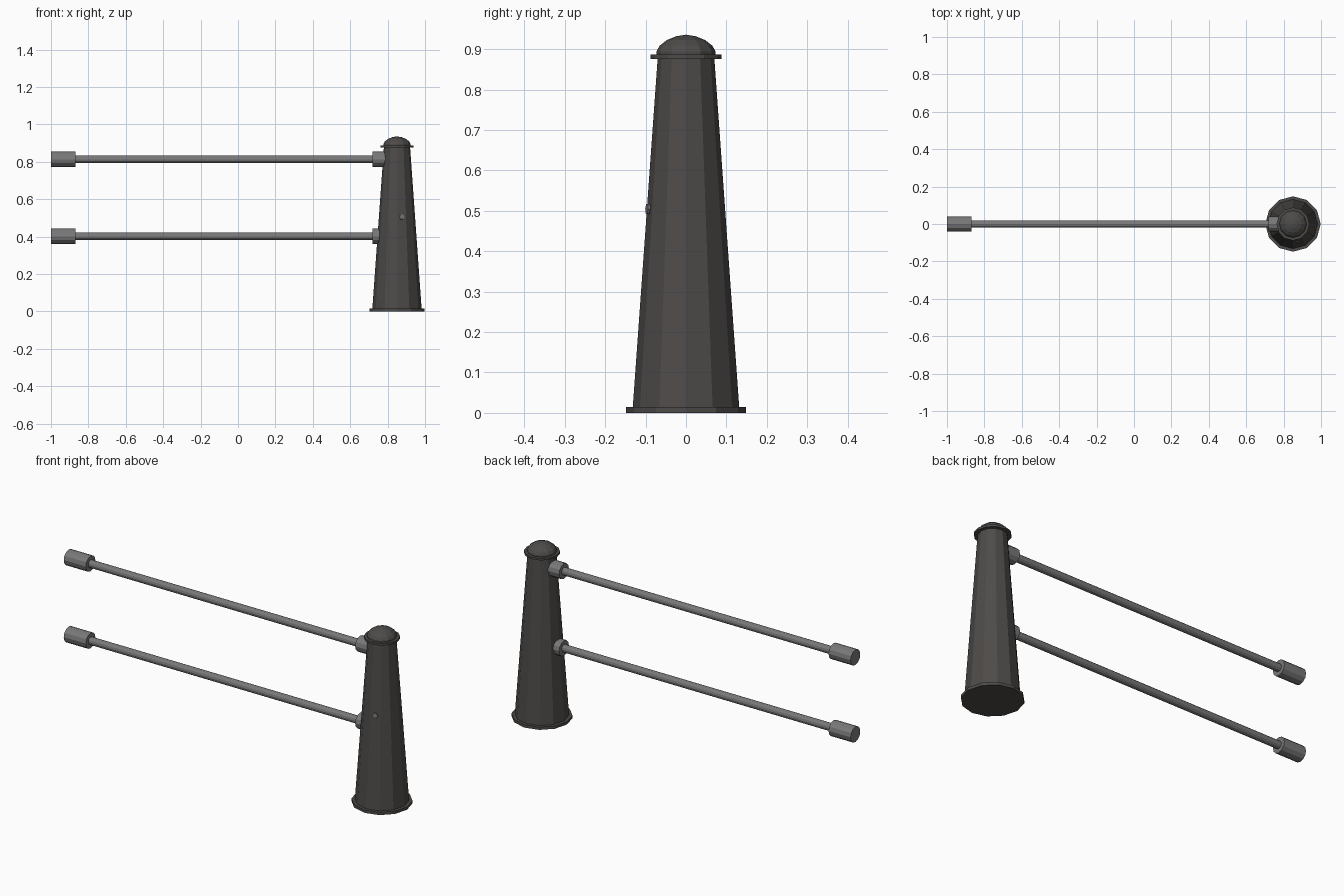
import bpy, bmesh, math

if "Cube" in bpy.data.objects:
    bpy.data.objects.remove(bpy.data.objects["Cube"])

def material(name, c):
    m = bpy.data.materials.new(name)
    m.diffuse_color = (*c, 1)
    m.use_nodes = True
    m.node_tree.nodes["Principled BSDF"].inputs["Base Color"].default_value = m.diffuse_color
    return m

iron = material("dark iron", (0.075, 0.07, 0.066))
steel = material("grey steel", (0.19, 0.19, 0.19))

def lathe(name, profile, mat, sides=12, start=0.0, axis='Z', at=(0, 0, 0)):
    """Closed solid of revolution from (radius, height) points."""
    bm = bmesh.new()
    rings = []
    for r, h in profile:
        ring = []
        n = 1 if r == 0 else sides
        for i in range(n):
            a = start + 2 * math.pi * i / sides
            u, v = r * math.cos(a), r * math.sin(a)
            ring.append(bm.verts.new((u, v, h) if axis == 'Z' else (h, u, v)))
        rings.append(ring)
    for a, b in zip(rings, rings[1:]):
        for i in range(sides):
            j = (i + 1) % sides
            if len(b) == 1:
                bm.faces.new((a[i], a[j], b[0]))
            else:
                bm.faces.new((a[i], a[j], b[j], b[i]))
    for ring in (rings[0], rings[-1]):
        if len(ring) > 1:
            bm.faces.new(ring)
    bmesh.ops.recalc_face_normals(bm, faces=bm.faces)
    me = bpy.data.meshes.new(name)
    bm.to_mesh(me)
    bm.free()
    ob = bpy.data.objects.new(name, me)
    ob.location = at
    me.materials.append(mat)
    bpy.context.collection.objects.link(ob)
    return ob

# Tapered post with base flange, collar and cap
P = (0.85, 0, 0)
lathe("base_flange", [(0.148, 0), (0.148, 0.015)], iron, at=P)
lathe("post_body", [(0.132, 0.01), (0.07, 0.88)], iron, at=P)
lathe("top_collar", [(0.088, 0.876), (0.088, 0.887)], iron, at=P)
lathe("dome_cap", [(0.073, 0.885), (0.073, 0.895), (0.065, 0.909),
                   (0.047, 0.923), (0.024, 0.932), (0, 0.936)], iron, at=P)

# Two rails, each with a sleeve at both ends
for tag, z in (("upper", 0.813), ("lower", 0.402)):
    lathe(tag + "_rail", [(0.02, -0.99), (0.02, 0.84)], steel, axis='X', at=(0, 0, z))
    for side, x in (("left", -1.0), ("right", 0.72)):
        lathe(f"{tag}_{side}_sleeve", [(0.041, x), (0.041, x + 0.13)], steel,
              axis='X', at=(0, 0, z))

# Small lock plate on the front of the post
plate = lathe("lock_plate", [(0.014, -0.003), (0.014, 0.003)], steel, sides=6,
              at=(0.876, -0.0945, 0.505))
plate.rotation_euler = (math.radians(86), 0, math.radians(15))
